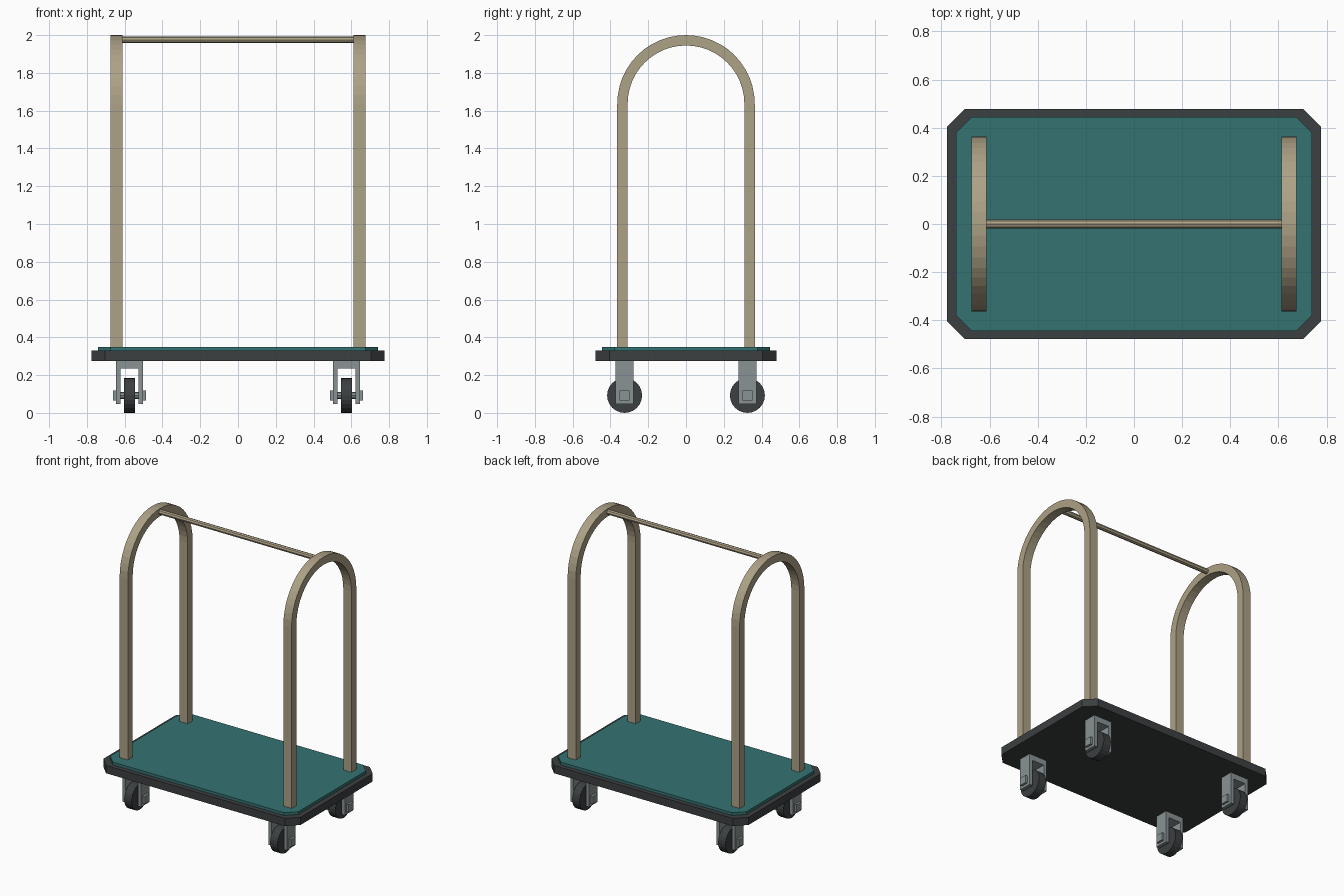
import bpy, bmesh, math
from mathutils import Matrix

if "Cube" in bpy.data.objects:
    bpy.data.objects.remove(bpy.data.objects["Cube"])


def material(name, rgb):
    m = bpy.data.materials.new(name)
    m.diffuse_color = (*rgb, 1)
    m.use_nodes = True
    m.node_tree.nodes["Principled BSDF"].inputs["Base Color"].default_value = m.diffuse_color
    return m


BRASS = material("brass", (0.42, 0.36, 0.24))
DARK = material("dark_rubber", (0.045, 0.05, 0.052))
TEAL = material("teal_carpet", (0.035, 0.17, 0.17))
STEEL = material("steel", (0.25, 0.29, 0.30))


def finish(bm, name, mat):
    bmesh.ops.recalc_face_normals(bm, faces=bm.faces)
    me = bpy.data.meshes.new(name)
    bm.to_mesh(me)
    bm.free()
    me.materials.append(mat)
    ob = bpy.data.objects.new(name, me)
    bpy.context.collection.objects.link(ob)
    return ob


def add_box(bm, x0, x1, y0, y1, z0, z1):
    m = (Matrix.Translation(((x0 + x1) / 2, (y0 + y1) / 2, (z0 + z1) / 2))
         @ Matrix.Diagonal((x1 - x0, y1 - y0, z1 - z0, 1)))
    bmesh.ops.create_cube(bm, size=1, matrix=m)


def add_rod(bm, x, y, z, radius, length, sides, turn=0):
    m = (Matrix.Translation((x, y, z)) @ Matrix.Rotation(math.pi / 2, 4, 'Y')
         @ Matrix.Rotation(turn, 4, 'Z'))
    bmesh.ops.create_cone(bm, cap_ends=True, segments=sides, radius1=radius,
                          radius2=radius, depth=length, matrix=m)


def slab(name, hx, hy, cut, z0, z1, mat):
    """Rectangular slab with cut corners."""
    pts = []
    for sx, sy in ((1, 1), (-1, 1), (-1, -1), (1, -1)):
        a = (sx * hx, sy * (hy - cut))
        b = (sx * (hx - cut), sy * hy)
        pts += [a, b] if sx * sy > 0 else [b, a]
    bm = bmesh.new()
    f = bm.faces.new([bm.verts.new((x, y, z0)) for x, y in pts])
    r = bmesh.ops.extrude_face_region(bm, geom=[f])
    top = [v for v in r["geom"] if isinstance(v, bmesh.types.BMVert)]
    bmesh.ops.translate(bm, verts=top, vec=(0, 0, z1 - z0))
    # extruding an open face keeps the bottom cap in place
    if f.is_valid is False or len(bm.faces) < 10:
        bm.faces.new([v for v in bm.verts if abs(v.co.z - z0) < 1e-6])
    return finish(bm, name, mat)


# Deck and carpet
slab("deck", 0.776, 0.478, 0.073, 0.275, 0.33, DARK)
slab("carpet", 0.74, 0.445, 0.066, 0.33, 0.35, TEAL)


def arch(name, x, width=0.064, ro=0.364, ri=0.309, spring=1.636, foot=0.34, n=24):
    """Square-section hoop swept along legs and half circle."""
    bm = bmesh.new()
    path = [(1, 0, foot)]
    path += [(math.cos(math.pi * i / n), math.sin(math.pi * i / n), spring)
             for i in range(n + 1)]
    path += [(-1, 0, foot)]
    rings = []
    for c, s, z in path:
        rings.append([bm.verts.new((x + dx * width / 2, c * r, z + s * r))
                      for dx, r in ((-1, ri), (1, ri), (1, ro), (-1, ro))])
    for a, b in zip(rings, rings[1:]):
        for k in range(4):
            bm.faces.new((a[k], a[(k + 1) % 4], b[(k + 1) % 4], b[k]))
    bm.faces.new(rings[0])
    bm.faces.new(rings[-1])
    return finish(bm, name, BRASS)


# Hoops and hanging rail
arch("left_arch", -0.644)
arch("right_arch", 0.644)
bm = bmesh.new()
add_rod(bm, 0, 0, 1.975, 0.018, 1.24, 8)
finish(bm, "hanging_rail", BRASS)

# Casters
for xn, sx in (("left", -1), ("right", 1)):
    for yn, sy in (("front", -1), ("back", 1)):
        x, y, z = sx * 0.574, sy * 0.325, 0.0925
        bm = bmesh.new()
        add_box(bm, x - 0.072, x + 0.072, y - 0.048, y + 0.048, 0.235, 0.276)
        for s in (-1, 1):
            a, b = sorted((x + s * 0.048, x + s * 0.072))
            add_box(bm, a, b, y - 0.048, y + 0.048, 0.048, 0.235)
        finish(bm, f"{yn}_{xn}_caster_fork", STEEL)

        # Axle with square end nuts
        bm = bmesh.new()
        add_rod(bm, x, y, z, 0.018, 0.15, 8)
        for s in (-1, 1):
            a, b = sorted((x + s * 0.07, x + s * 0.088))
            add_box(bm, a, b, y - 0.027, y + 0.027, z - 0.027, z + 0.027)
        finish(bm, f"{yn}_{xn}_caster_axle", STEEL)

        # Wheel
        bm = bmesh.new()
        add_rod(bm, x, y, z, 0.0925, 0.058, 24)
        finish(bm, f"{yn}_{xn}_caster_wheel", DARK)
